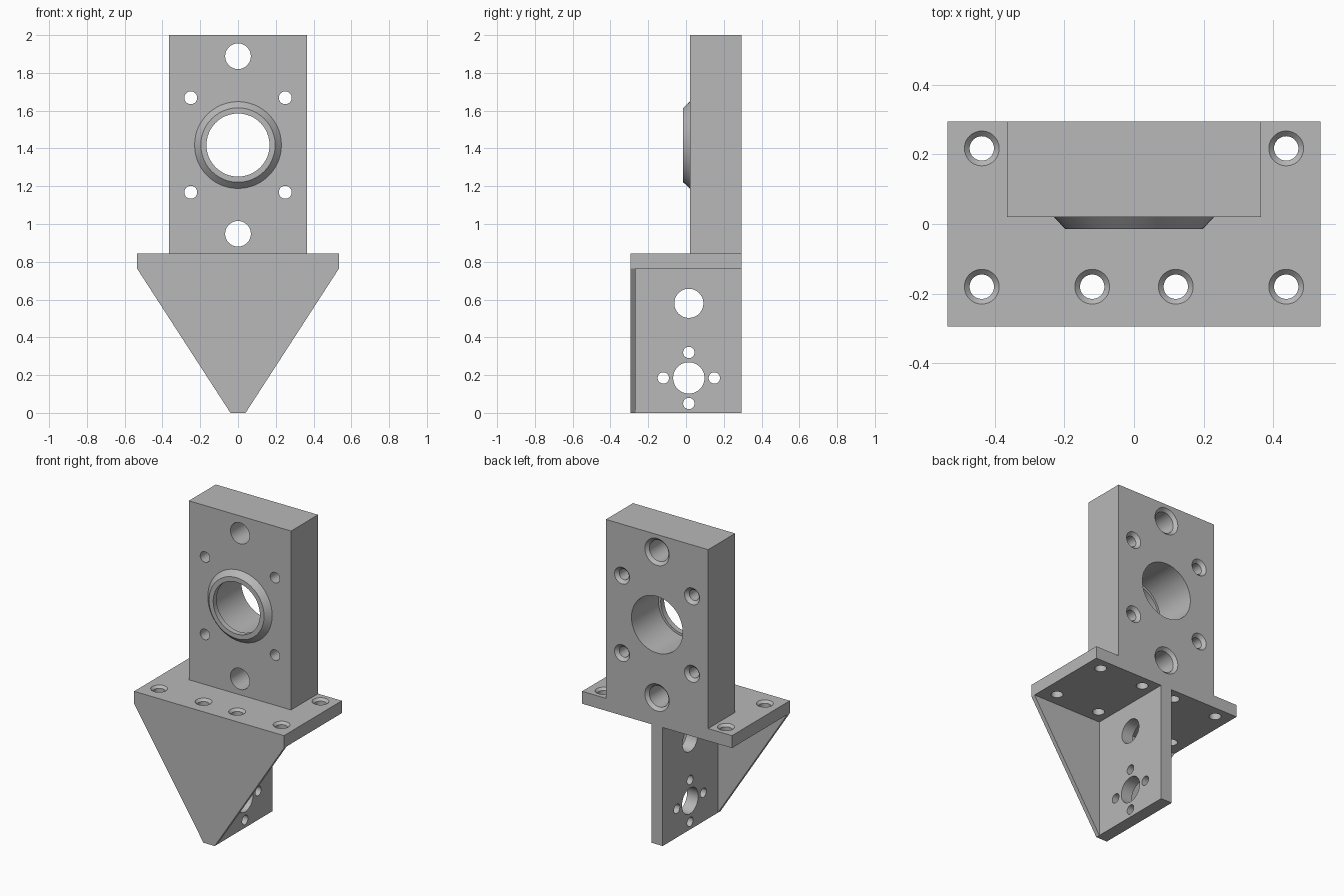
import bpy, bmesh, math
from mathutils import Matrix, Vector

cube = bpy.data.objects.get("Cube")
if cube:
    bpy.data.objects.remove(cube, do_unlink=True)

grey = bpy.data.materials.new("machined grey")
grey.use_nodes = True
COLOUR = (0.48, 0.48, 0.48, 1)
grey.diffuse_color = COLOUR
grey.node_tree.nodes["Principled BSDF"].inputs["Base Color"].default_value = COLOUR

SEGMENTS = 48
# Rotations that send local z along each drilling direction
TO_X = Matrix.Rotation(math.pi / 2, 4, 'Y')
TO_BACK = Matrix.Rotation(-math.pi / 2, 4, 'X')
TO_TOP = Matrix.Identity(4)


def finish(name, bm):
    bmesh.ops.recalc_face_normals(bm, faces=bm.faces)
    mesh = bpy.data.meshes.new(name)
    bm.to_mesh(mesh)
    bm.free()
    mesh.materials.append(grey)
    obj = bpy.data.objects.new(name, mesh)
    bpy.context.collection.objects.link(obj)
    return obj


def box(name, low, high):
    bm = bmesh.new()
    bmesh.ops.create_cube(bm, size=1)
    low, high = Vector(low), Vector(high)
    for v in bm.verts:
        v.co = (low + high) / 2 + v.co * (high - low)
    return finish(name, bm)


def lathe(bm, profile, matrix, closed=False):
    """Revolve (radius, height) points; cap the ends, or close the loop."""
    rings = []
    for r, h in profile:
        angles = [2 * math.pi * i / SEGMENTS for i in range(SEGMENTS)]
        rings.append([bm.verts.new(matrix @ Vector((r * math.cos(a), r * math.sin(a), h)))
                      for a in angles])
    pairs = list(zip(rings, rings[1:]))
    if closed:
        pairs.append((rings[-1], rings[0]))
    else:
        bm.faces.new(rings[0])
        bm.faces.new(rings[-1])
    for a, b in pairs:
        for i in range(SEGMENTS):
            j = (i + 1) % SEGMENTS
            bm.faces.new((a[i], a[j], b[j], b[i]))


def drill(obj, holes, rotation):
    """Cut holes given as (position, radius, start, end, countersink radius)."""
    bm = bmesh.new()
    for position, r, start, end, sink in holes:
        profile = [(r, start), (r, end)]
        if sink:
            depth = sink - r
            profile = [(r, start), (r, end - depth), (sink, end), (sink, end + 0.05)]
        lathe(bm, profile, Matrix.Translation(position) @ rotation)
    cutter = finish(obj.name + "_cutter", bm)
    cutter.hide_render = True
    mod = obj.modifiers.new("holes", 'BOOLEAN')
    mod.operation = 'DIFFERENCE'
    mod.solver = 'EXACT'
    mod.object = cutter
    graph = bpy.context.evaluated_depsgraph_get()
    mesh = bpy.data.meshes.new_from_object(obj.evaluated_get(graph))
    obj.modifiers.clear()
    obj.data = mesh
    bpy.data.objects.remove(cutter, do_unlink=True)


def smooth(obj):
    bpy.ops.object.select_all(action='DESELECT')
    obj.select_set(True)
    bpy.context.view_layer.objects.active = obj
    bpy.ops.object.shade_smooth_by_angle(angle=math.radians(25))


FRONT, BACK, STEP = -0.295, 0.295, 0.02
SHELF_LOW, SHELF_TOP = 0.765, 0.845
BORE_Z = 1.418

# Upright block with bearing bore and countersunk bolt holes
block = box("upright_block", (-0.365, STEP, SHELF_TOP), (0.365, BACK, 2))
holes = [((0, 0, BORE_Z), 0.183, -0.1, 0.4, 0)]
for side in (-1, 1):
    holes.append(((0, 0, BORE_Z + side * 0.47), 0.068, -0.1, BACK, 0.087))
    for x in (-0.25, 0.25):
        holes.append(((x, 0, BORE_Z + side * 0.25), 0.034, -0.1, BACK, 0.054))
drill(block, holes, TO_BACK)
smooth(block)

# Bevelled collar around the bore
bm = bmesh.new()
lathe(bm, [(0.23, STEP), (0.197, -0.015), (0.167, -0.015), (0.167, STEP)],
      Matrix.Translation((0, 0, BORE_Z)) @ TO_BACK, closed=True)
smooth(finish("bore_collar", bm))

# Mounting shelf; the inner rear holes end blind under the block
shelf = box("mounting_shelf", (-0.535, FRONT, SHELF_LOW), (0.535, BACK, SHELF_TOP))
holes = []
for x in (-0.437, -0.12, 0.12, 0.437):
    for y in (-0.18, 0.217):
        blind = abs(x) < 0.3 and y > 0
        holes.append(((x, y, 0), 0.035, 0.7, 0.9 if blind else SHELF_TOP, 0 if blind else 0.05))
drill(shelf, holes, TO_TOP)
smooth(shelf)

# Tapered front gusset
bm = bmesh.new()
outline = [(-0.04, 0), (0.04, 0), (0.535, SHELF_LOW), (-0.535, SHELF_LOW)]
face = bm.faces.new([bm.verts.new((x, FRONT, z)) for x, z in outline])
extruded = bmesh.ops.extrude_face_region(bm, geom=[face])["geom"]
bmesh.ops.translate(bm, vec=(0, 0.027, 0),
                    verts=[v for v in extruded if isinstance(v, bmesh.types.BMVert)])
finish("front_gusset", bm)

# Central web with cross-drilled holes
web = box("central_web", (-0.04, FRONT + 0.027, 0), (0.04, BACK, SHELF_LOW))
spots = [(0, 0.395, 0.077), (0, 0, 0.083)]
spots += [(0.135 * dy, 0.135 * dz, 0.03) for dy, dz in ((1, 0), (-1, 0), (0, 1), (0, -1))]
drill(web, [((0, 0.015 + y, 0.185 + z), r, -0.1, 0.1, 0) for y, z, r in spots], TO_X)
smooth(web)
